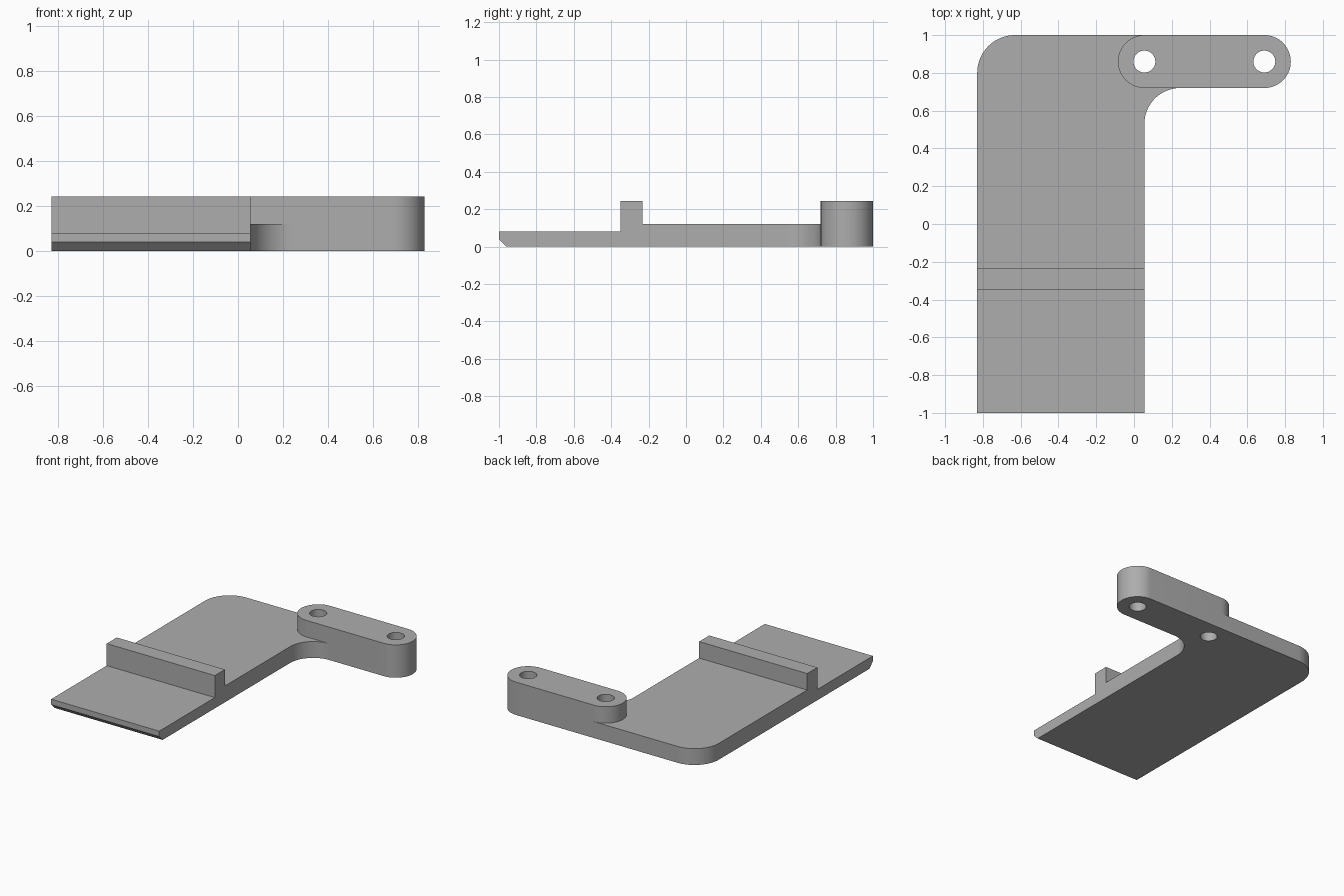
import bpy
import bmesh
from math import cos, sin, radians
from mathutils import Vector

cube = bpy.data.objects.get("Cube")
if cube:
    bpy.data.objects.remove(cube, do_unlink=True)

grey = bpy.data.materials.new("plain grey")
grey.use_nodes = True
COLOUR = (0.42, 0.42, 0.42, 1)
grey.diffuse_color = COLOUR
grey.node_tree.nodes["Principled BSDF"].inputs["Base Color"].default_value = COLOUR


def arc(cx, cy, r, start, end, steps=24):
    angles = [radians(start + (end - start) * i / steps) for i in range(steps + 1)]
    return [(cx + r * cos(a), cy + r * sin(a)) for a in angles]


def prism(name, points, offset):
    """Extrude a closed 3D outline along an offset."""
    bm = bmesh.new()
    face = bm.faces.new([bm.verts.new(p) for p in points])
    ext = bmesh.ops.extrude_face_region(bm, geom=[face])
    moved = [v for v in ext["geom"] if isinstance(v, bmesh.types.BMVert)]
    bmesh.ops.translate(bm, verts=moved, vec=Vector(offset))
    bmesh.ops.recalc_face_normals(bm, faces=bm.faces)
    mesh = bpy.data.meshes.new(name)
    bm.to_mesh(mesh)
    bm.free()
    mesh.materials.append(grey)
    obj = bpy.data.objects.new(name, mesh)
    bpy.context.collection.objects.link(obj)
    return obj


def upright(name, outline, bottom, top):
    return prism(name, [(x, y, bottom) for x, y in outline], (0, 0, top - bottom))


def combine(target, tool, operation):
    """Apply a boolean, then discard the tool."""
    mod = target.modifiers.new(operation, "BOOLEAN")
    mod.operation, mod.object, mod.solver = operation, tool, "EXACT"
    bpy.context.view_layer.objects.active = target
    bpy.ops.object.modifier_apply(modifier=mod.name)
    bpy.data.objects.remove(tool, do_unlink=True)


LEFT, EDGE, TOP = -0.83, 0.055, 0.243
ARM_Y, ARM_R, ARM_END = 0.86, 0.14, 0.69

# Base plate: rounded back corner and inner fillet
outline = [(LEFT, -1), (EDGE, -1)]
outline += arc(EDGE + 0.19, 0.53, 0.19, 180, 90)
outline += [(EDGE + 0.19, 1)] + arc(LEFT + 0.2, 0.8, 0.2, 90, 180)
bracket = upright("bracket", outline, 0, TOP)

# Stepped side profile: chamfered lip, ridge and plate thickness
profile = [(-0.86, -0.1), (1.2, -0.1), (1.2, 0.121), (-0.232, 0.121),
           (-0.232, 0.4), (-0.35, 0.4), (-0.35, 0.08), (-1.04, 0.08)]
steps = prism("step_cutter", [(-1, y, z) for y, z in profile], (2, 0, 0))
combine(bracket, steps, "INTERSECT")

# Raised arm with round ends
capsule = arc(ARM_END, ARM_Y, ARM_R, -90, 90, 32) + arc(EDGE, ARM_Y, ARM_R, 90, 270, 32)
combine(bracket, upright("arm", capsule, 0, TOP), "UNION")

# Screw holes
for x in (EDGE, ARM_END):
    ring = arc(x, ARM_Y, 0.058, 0, 360, 40)[:-1]
    combine(bracket, upright("hole_cutter", ring, -0.1, 0.4), "DIFFERENCE")

# Smooth curved walls, keep edges crisp
bpy.ops.object.select_all(action="DESELECT")
bracket.select_set(True)
bpy.context.view_layer.objects.active = bracket
bpy.ops.object.shade_smooth_by_angle(angle=radians(30))
